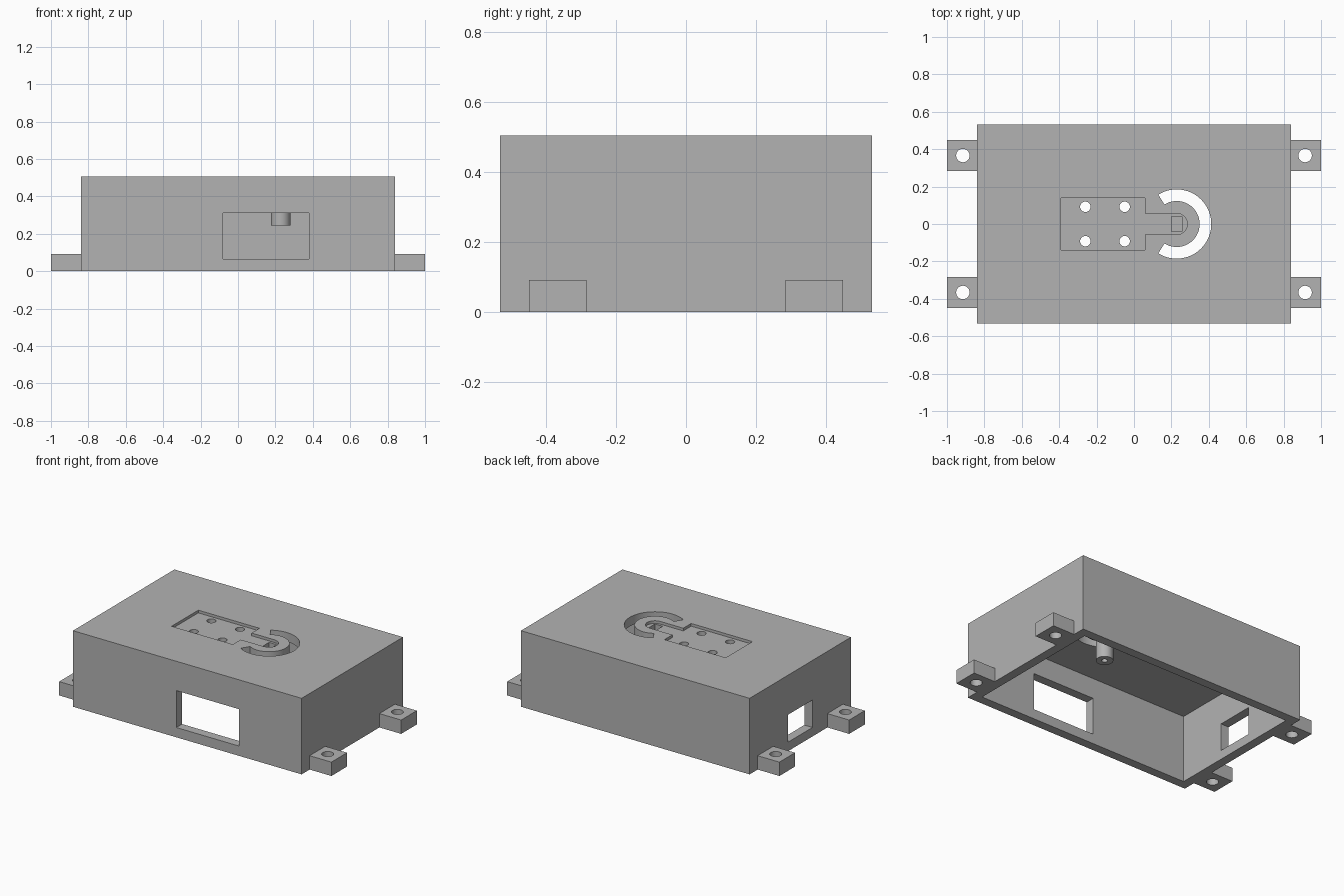
import bpy
from math import cos, sin, radians

cube = bpy.data.objects.get("Cube")
if cube:
    bpy.data.objects.remove(cube, do_unlink=True)

# Single grey plastic
grey = bpy.data.materials.new("grey plastic")
grey.use_nodes = True
COLOUR = (0.45, 0.45, 0.45, 1)
grey.diffuse_color = COLOUR
grey.node_tree.nodes["Principled BSDF"].inputs["Base Color"].default_value = COLOUR


def prism(name, outline, z0, z1):
    """Extrude a counter-clockwise xy outline from z0 to z1."""
    n = len(outline)
    verts = [(x, y, z) for z in (z0, z1) for x, y in outline]
    faces = [list(range(n))[::-1], list(range(n, 2 * n))]
    faces += [(i, (i + 1) % n, (i + 1) % n + n, i + n) for i in range(n)]
    mesh = bpy.data.meshes.new(name)
    mesh.from_pydata(verts, [], faces)
    mesh.materials.append(grey)
    ob = bpy.data.objects.new(name, mesh)
    bpy.context.collection.objects.link(ob)
    return ob


def box(name, x0, x1, y0, y1, z0, z1):
    return prism(name, [(x0, y0), (x1, y0), (x1, y1), (x0, y1)], z0, z1)


def arc(cx, cy, r, a0, a1, steps):
    angles = [radians(a0 + (a1 - a0) * i / steps) for i in range(steps + 1)]
    return [(cx + r * cos(a), cy + r * sin(a)) for a in angles]


def cylinder(name, cx, cy, r, z0, z1, sides=48):
    return prism(name, arc(cx, cy, r, 0, 360, sides)[:-1], z0, z1)


def cut(target, cutters):
    """Subtract each cutter from the target, then discard it."""
    bpy.context.view_layer.objects.active = target
    for cutter in cutters:
        cutter.hide_render = True
        mod = target.modifiers.new("cut", "BOOLEAN")
        mod.operation, mod.solver, mod.object = "DIFFERENCE", "EXACT", cutter
        bpy.ops.object.modifier_apply(modifier=mod.name)
        bpy.data.objects.remove(cutter, do_unlink=True)


def smooth(ob):
    bpy.ops.object.select_all(action="DESELECT")
    ob.select_set(True)
    bpy.context.view_layer.objects.active = ob
    bpy.ops.object.shade_smooth_by_angle(angle=radians(30))


W, D, H, T = 0.84, 0.532, 0.505, 0.06   # half width, half depth, height, wall
CEILING = H - T
RECESS = H - 0.018
PX = 0.228                              # post and slot centre
ABOVE = H + 0.1


def pocket():
    return box("pocket_cutter", 0.2, 0.256, -0.04, 0.04, 0.42, ABOVE)


# Open-bottomed housing with front and side windows
housing = box("housing", -W, W, -D, D, 0, H)
cut(housing, [
    box("hollow_cutter", -W + T, W - T, -D + T, D - T, -0.1, CEILING),
    box("front_window_cutter", -0.08, 0.38, -D - 0.1, -D + T + 0.05, 0.065, 0.31),
    box("side_window_cutter", -W - 0.1, -W + T + 0.05, -0.127, 0.127, 0.06, 0.242),
])

# Shallow plate recess with a rounded neck, pocket and curved slot in the lid
recess = [(-0.39, -0.14), (0.06, -0.14), (0.06, -0.057)]
recess += arc(PX, 0, 0.057, -90, 90, 24)
recess += [(0.06, 0.057), (0.06, 0.14), (-0.39, 0.14)]
slot = arc(PX, 0, 0.185, -122, 122, 48) + arc(PX, 0, 0.123, 122, -122, 48)
cut(housing, [
    prism("recess_cutter", recess, RECESS, ABOVE),
    prism("slot_cutter", slot, CEILING - 0.05, ABOVE),
    pocket(),
])

# Screw holes in the recess
cut(housing, [cylinder("screw_cutter", x, y, 0.028, CEILING - 0.05, ABOVE, 32)
              for x in (-0.26, -0.05) for y in (-0.092, 0.092)])
smooth(housing)

# Button post under the lid, drilled from below
post = cylinder("button_post", PX, 0, 0.052, 0.245, CEILING)
cut(post, [cylinder("bore_cutter", PX, 0, 0.018, 0.2, 0.36, 32), pocket()])
smooth(post)

# Four mounting tabs with screw holes
for sx, side in ((1, "left"), (-1, "right")):
    for sy, end in ((-1, "front"), (1, "back")):
        x0, x1 = sorted((sx * W, sx))
        cy = sy * 0.366
        tab = box(f"{end}_{side}_tab", x0, x1, cy - 0.082, cy + 0.082, 0, 0.092)
        cut(tab, [cylinder("tab_cutter", sx * 0.915, cy, 0.036, -0.1, 0.2)])
        smooth(tab)
